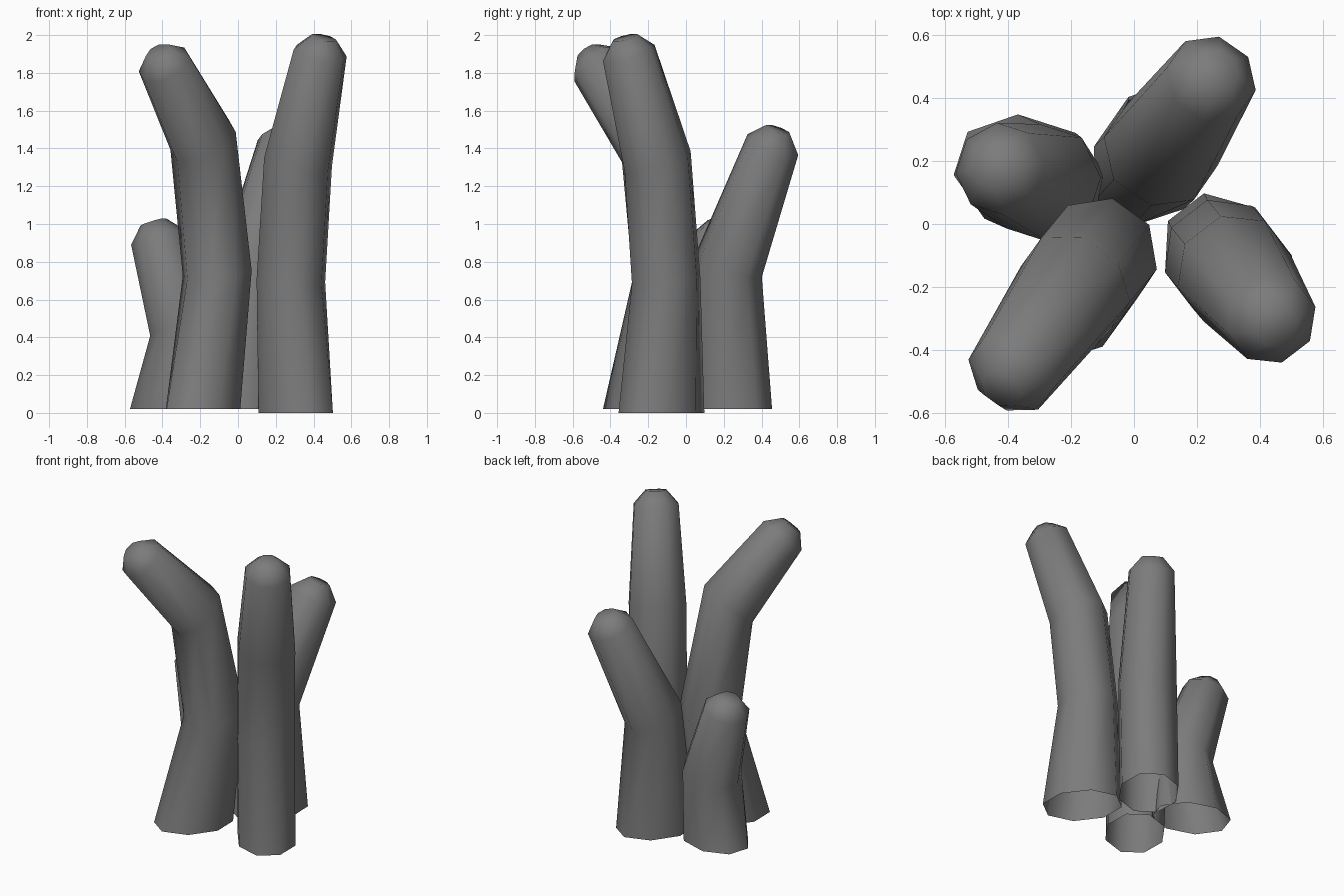
import bpy, bmesh, math
from mathutils import Vector

cube = bpy.data.objects.get("Cube")
if cube:
    bpy.data.objects.remove(cube, do_unlink=True)

GRAY = (0.2, 0.2, 0.2, 1.0)
mat = bpy.data.materials.new("dark_gray")
mat.use_nodes = True
mat.diffuse_color = GRAY
mat.node_tree.nodes["Principled BSDF"].inputs["Base Color"].default_value = GRAY

SIDES = 8
BODY, TIP, CAP = 0.188, 0.147, 0.07   # ring radii
FLARE = 0.25                          # long radius of the oval foot
UP = Vector((0, 0, 1))


def ring(bm, centre, axis, lean, long_r, short_r):
    """Eight-sided ring square to the axis, long radius along the lean."""
    along = (lean - axis * lean.dot(axis)).normalized()
    across = axis.cross(along)
    verts = []
    for i in range(SIDES):
        a = math.tau * (i + 0.5) / SIDES
        verts.append(bm.verts.new(centre + along * math.cos(a) * long_r
                                  + across * math.sin(a) * short_r))
    return verts


def branch(name, path):
    """Open-footed bent tube ending in a bevelled tip."""
    pts = [Vector(p) for p in path]
    lean = pts[-1] - pts[-2]
    lean.z = 0
    lean.normalize()
    bm = bmesh.new()
    rings = [ring(bm, pts[0], UP, lean, FLARE, BODY)]
    # each bend ring faces along the segment above it
    for here, above in zip(pts[1:-1], pts[2:]):
        rings.append(ring(bm, here, (above - here).normalized(), lean, BODY, BODY))
    axis = (pts[-1] - pts[-2]).normalized()
    rings.append(ring(bm, pts[-1], axis, lean, TIP, TIP))
    rings.append(ring(bm, pts[-1] + axis * 0.085, axis, lean, CAP, CAP))
    for low, high in zip(rings, rings[1:]):
        for i in range(SIDES):
            j = (i + 1) % SIDES
            bm.faces.new((low[i], low[j], high[j], high[i]))
    bm.faces.new(rings[-1])
    for f in bm.faces:
        f.smooth = True
    mesh = bpy.data.meshes.new(name)
    bm.to_mesh(mesh)
    bm.free()
    mesh.materials.append(mat)
    obj = bpy.data.objects.new(name, mesh)
    bpy.context.collection.objects.link(obj)
    return obj


# Four branches, each leaning away from the middle
branch("front_left_branch", [(0.305, -0.13, 0), (0.28, -0.105, 0.70),
                             (0.318, -0.15, 1.33), (0.435, -0.303, 1.905)])
branch("front_right_branch", [(-0.185, -0.21, 0.02), (-0.11, -0.1, 0.74),
                              (-0.185, -0.19, 1.44), (-0.39, -0.475, 1.845)])
branch("back_left_branch", [(0.07, 0.225, 0.02), (0.085, 0.23, 0.79),
                            (0.245, 0.46, 1.42)])
branch("back_right_branch", [(-0.33, 0.153, 0.02), (-0.285, 0.13, 0.46),
                             (-0.425, 0.175, 0.93)])
